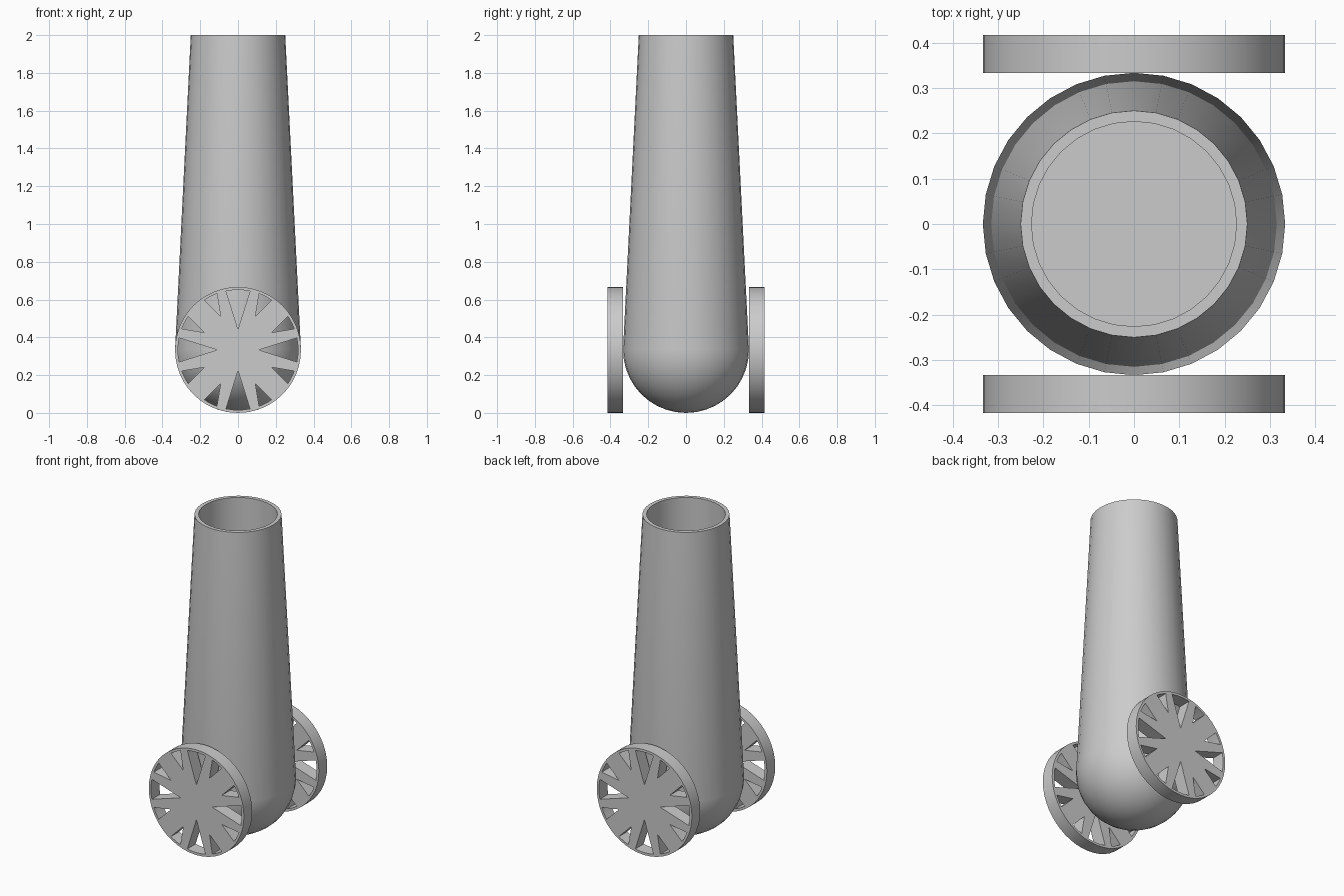
import bpy, bmesh, math
from mathutils import Vector, Matrix

if "Cube" in bpy.data.objects:
    bpy.data.objects.remove(bpy.data.objects["Cube"])

R = 1 / 3          # breech and wheel radius, also height of the wheel centre
grey = bpy.data.materials.new("plain grey")
grey.diffuse_color = (0.6, 0.6, 0.6, 1)
grey.use_nodes = True
grey.node_tree.nodes["Principled BSDF"].inputs["Base Color"].default_value = grey.diffuse_color


def finish(bm, name, angle):
    bmesh.ops.recalc_face_normals(bm, faces=bm.faces[:])
    me = bpy.data.meshes.new(name)
    bm.to_mesh(me)
    bm.free()
    me.materials.append(grey)
    ob = bpy.data.objects.new(name, me)
    bpy.context.collection.objects.link(ob)
    bpy.ops.object.select_all(action='DESELECT')
    ob.select_set(True)
    bpy.context.view_layer.objects.active = ob
    bpy.ops.object.shade_smooth_by_angle(angle=math.radians(angle))
    return ob


# Barrel: round breech, tapered tube, straight bore with a flat floor
profile = [(R * math.sin(a), R - R * math.cos(a))
           for a in (math.pi / 2 * i / 10 for i in range(11))]
profile += [(0.25, 2), (0.226, 2), (0.226, R), (0, R)]
bm = bmesh.new()
vs = [bm.verts.new((r, 0, z)) for r, z in profile]
es = [bm.edges.new(p) for p in zip(vs, vs[1:])]
bmesh.ops.spin(bm, geom=vs + es, cent=(0, 0, 0), axis=(0, 0, 1),
               angle=2 * math.pi, steps=32, use_merge=True)
bmesh.ops.remove_doubles(bm, verts=bm.verts[:], dist=1e-5)
finish(bm, "barrel", 30)


# Wheels: discs pierced by wedge-shaped holes
def polar(r, deg):
    a = math.radians(deg)
    return (r * math.cos(a), 0, r * math.sin(a))


loops = [[polar(R, i * 360 / 48) for i in range(48)]]
for q in range(0, 360, 90):
    for mid, half, tip in ((0, 11.5, 0.11), (27.3, 6.7, 0.2), (62.7, 6.7, 0.2)):
        arc = [polar(0.318, q + mid + half * t) for t in (-1, -0.33, 0.33, 1)]
        loops.append([polar(tip, q + mid)] + arc)

for name, y0 in (("front_wheel", -R - 1 / 12), ("back_wheel", R)):
    bm = bmesh.new()
    edges = []
    for loop in loops:
        vs = [bm.verts.new(p) for p in loop]
        edges += [bm.edges.new((vs[i - 1], vs[i])) for i in range(len(vs))]
    bmesh.ops.triangle_fill(bm, edges=edges, use_beauty=True, normal=(0, -1, 0))
    ext = bmesh.ops.extrude_face_region(bm, geom=bm.faces[:], use_keep_orig=True)
    moved = [g for g in ext["geom"] if isinstance(g, bmesh.types.BMVert)]
    bmesh.ops.translate(bm, verts=moved, vec=(0, 1 / 12, 0))
    bmesh.ops.translate(bm, verts=bm.verts[:], vec=(0, y0, R))
    finish(bm, name, 30)
